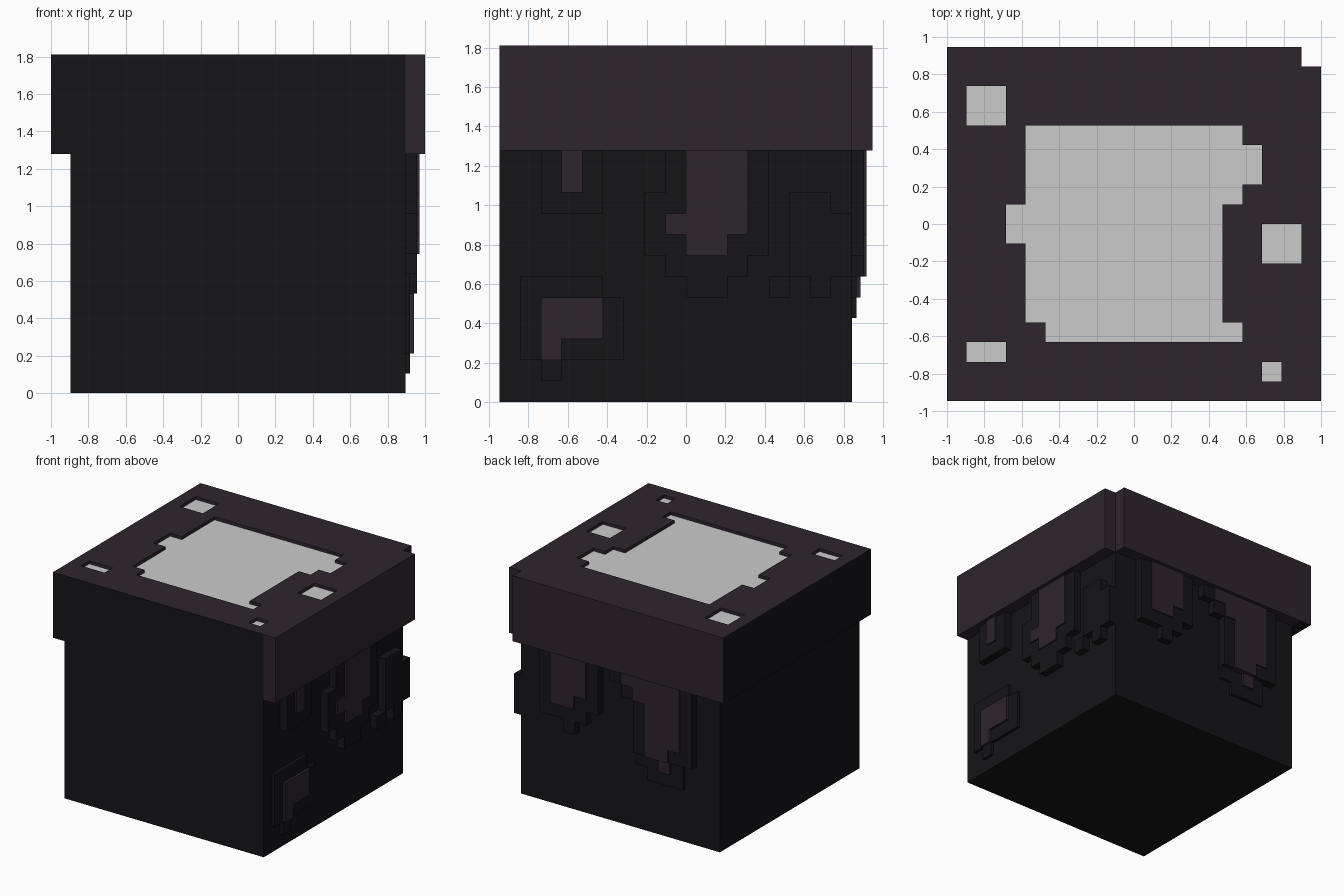
import bpy, bmesh
from mathutils import Vector

if "Cube" in bpy.data.objects:
    bpy.data.objects.remove(bpy.data.objects["Cube"])

C, H = 2 / 19, 1.81 / 17          # cell width and cell height
X0, Y0 = -1.0, -9 * C             # lower corner of the cell grid
RISE = {'.': 0, 'P': .075, 'a': .062, 'Q': .045, 'b': .025}


def material(name, rgb):
    m = bpy.data.materials.new(name)
    m.diffuse_color = (*rgb, 1)
    m.use_nodes = True
    m.node_tree.nodes["Principled BSDF"].inputs["Base Color"].default_value = m.diffuse_color
    return m


BLACK = material("charcoal", (.0075, .0072, .0095))
PURPLE = material("dark_purple", (.027, .018, .026))
LINE = material("seam", (.003, .003, .004))
SLOTS = {'black': 0, 'purple': 1, 'grey': 2}


def at(i, j, k):
    return Vector((X0 + i * C, Y0 + j * C, k * H))


def field(name, origin, du, dv, cells, walls=True):
    """Tiled relief: cells maps (a, b) to (height, colour)."""
    du, dv = Vector(du), Vector(dv)
    du = Vector((du.x * C, du.y * C, du.z * H))
    dv = Vector((dv.x * C, dv.y * C, dv.z * H))
    n = du.cross(dv).normalized()
    bm = bmesh.new()

    def quad(pts, slot):
        f = bm.faces.new([bm.verts.new(p) for p in pts])
        f.material_index = slot
        return f

    tiles = []
    for (a, b), (h, colour) in cells.items():
        p = origin + du * a + dv * b
        ring = [p, p + du, p + du + dv, p + dv]
        tiles.append(quad([q + n * h for q in ring], SLOTS[colour]))
        if not walls:
            continue
        for s, (da, db) in enumerate(((0, -1), (1, 0), (0, 1), (-1, 0))):
            low = cells.get((a + da, b + db), (0, ''))[0]
            if h - low > 1e-4:
                q, r = ring[s], ring[(s + 1) % 4]
                quad([q + n * low, r + n * low, r + n * h, q + n * h], SLOTS[colour])
    # dark seams around every tile
    rim = bmesh.ops.inset_individual(bm, faces=tiles, thickness=.004, use_even_offset=True)
    for f in rim["faces"]:
        f.material_index = 3
    bmesh.ops.remove_doubles(bm, verts=bm.verts, dist=1e-4)
    me = bpy.data.meshes.new(name)
    bm.to_mesh(me)
    bm.free()
    for m in (BLACK, PURPLE, None, LINE):
        me.materials.append(m)
    ob = bpy.data.objects.new(name, me)
    bpy.context.collection.objects.link(ob)
    return ob


def flat(na, nb, colour):
    return {(a, b): (0, colour) for a in range(na) for b in range(nb)}


def relief(rows, reverse=False):
    """Text rows, top row first, to raised cells."""
    out = {}
    for b, row in enumerate(reversed(rows)):
        for a, ch in enumerate(row[::-1] if reverse else row):
            out[a, b] = (RISE[ch], 'purple' if ch in 'PQ' else 'black')
    return out


# dripping patches, right side: front to back
right = ["..aPa...aPPPa....",
         "..aPa...aPPPa....",
         "..aaa..aaPPPa.aa.",
         ".......aPPPPa.aaa",
         ".......aaPPaa.aaa",
         "........aaaa..aaa",
         ".bbbb....aa..a.a.",
         ".bQQQb...........",
         ".bQQQb...........",
         ".bQbbb...........",
         "..b..............",
         "................."]
# dripping patches, back: left to right in x
back = ["..aPPPPPa.aPPPa..",
        "..aPPPPa..aPPPa..",
        "..aPPPa...aPPPa..",
        "..aPPPa...aaPPa..",
        "..aPPPa....aaaa..",
        "..aaPPa.....a....",
        "...bQbb..........",
        "...bbb..........."] + ["." * 17] * 4

X, Y, Z = (1, 0, 0), (0, 1, 0), (0, 0, 1)
NX, NY = (-1, 0, 0), (0, -1, 0)

# body
field("body_front", at(1, 0, 0), X, Z, flat(17, 12, 'black'))
field("body_left", at(1, 17, 0), NY, Z, flat(17, 12, 'black'))
field("body_right", at(18, 0, 0), Y, Z, relief(right))
field("body_back", at(18, 17, 0), NX, Z, relief(back, True))
field("body_bottom", at(1, 0, 0), Y, X, flat(17, 17, 'black'))

# overhanging lid, with the back right corner column missing
lid_front = flat(19, 5, 'black')
lid_front.update({(18, b): (0, 'purple') for b in range(5)})
field("lid_front", at(0, 0, 12), X, Z, lid_front)
field("lid_left", at(0, 18, 12), NY, Z, flat(18, 5, 'black'))
field("lid_right", at(19, 0, 12), Y, Z, flat(17, 5, 'purple'))
field("lid_back", at(18, 18, 12), NX, Z, flat(18, 5, 'purple'))
field("lid_notch_side", at(18, 17, 12), Y, Z, flat(1, 5, 'purple'))
field("lid_notch_back", at(19, 17, 12), NX, Z, flat(1, 5, 'purple'))
under = {(j, i): (0, 'black' if i == 0 else 'purple') for j in range(18) for i in range(19)
         if (i in (0, 18) or j == 17) and (i, j) != (18, 17)}
field("lid_underside", at(0, 0, 12), Y, X, under)

# lid top with sunken pale patches: (first i, last i, first j, last j)
patches = [(4, 13, 4, 13), (14, 14, 10, 13), (15, 15, 11, 12), (5, 14, 3, 3),
           (3, 3, 8, 9), (1, 2, 14, 15), (1, 2, 2, 2), (16, 17, 7, 8), (16, 16, 1, 1)]
pale = {(i, j) for a, b, c, d in patches
        for i in range(a, b + 1) for j in range(c, d + 1)}
top = {(i, j): (-.025, 'grey') if (i, j) in pale else (0, 'purple')
       for i in range(19) for j in range(18) if (i, j) != (18, 17)}
field("lid_top", at(0, 0, 17), X, Y, top)
